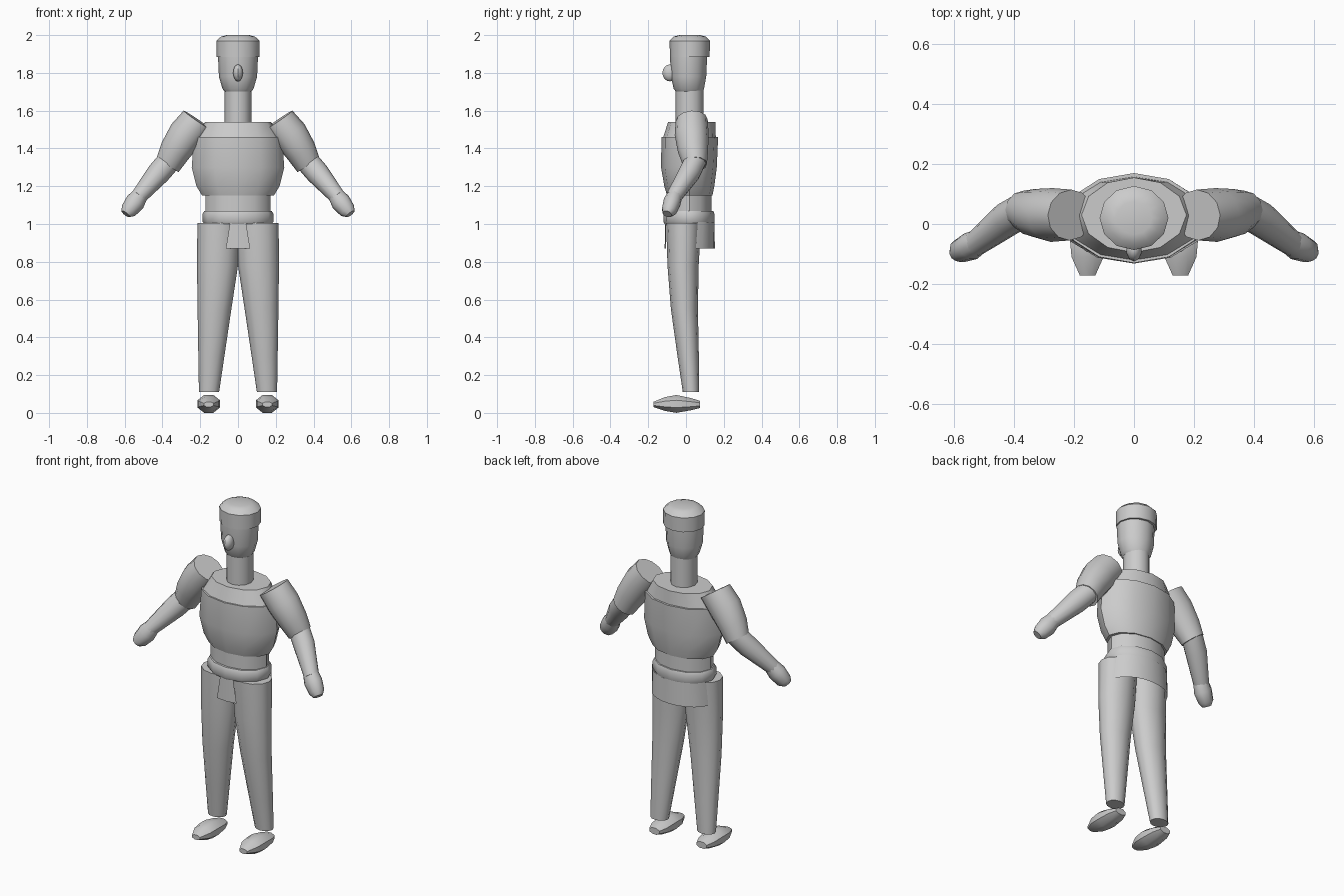
import bpy, bmesh, math
from mathutils import Vector

if "Cube" in bpy.data.objects:
    bpy.data.objects.remove(bpy.data.objects["Cube"])

grey = bpy.data.materials.new("plain grey")
grey.diffuse_color = (0.6, 0.6, 0.6, 1)
grey.use_nodes = True
grey.node_tree.nodes["Principled BSDF"].inputs["Base Color"].default_value = grey.diffuse_color


def finish(name, bm, angle=40, fix=True):
    if fix:
        bmesh.ops.recalc_face_normals(bm, faces=bm.faces)
    me = bpy.data.meshes.new(name)
    bm.to_mesh(me)
    bm.free()
    me.materials.append(grey)
    ob = bpy.data.objects.new(name, me)
    bpy.context.collection.objects.link(ob)
    bpy.ops.object.select_all(action='DESELECT')
    ob.select_set(True)
    bpy.context.view_layer.objects.active = ob
    bpy.ops.object.shade_smooth_by_angle(angle=math.radians(angle))
    return ob


def loft(name, rings, u, v, n=12, turn=0.0, angle=40):
    """Skin elliptical rings (centre, radius along u, radius along v) and cap the ends."""
    bm = bmesh.new()
    u, v = Vector(u), Vector(v)
    loops = []
    for c, ru, rv in rings:
        loops.append([bm.verts.new(Vector(c) + u * ru * math.cos(a) + v * rv * math.sin(a))
                      for a in (2 * math.pi * (i + turn) / n for i in range(n))])
    for a, b in zip(loops, loops[1:]):
        for i in range(n):
            bm.faces.new((a[i], a[(i + 1) % n], b[(i + 1) % n], b[i]))
    bm.faces.new(loops[0])
    bm.faces.new(loops[-1])
    return finish(name, bm, angle)


def upright(name, rings, n=12, turn=0.0):
    """Rings as (z, half width, front y, back y)."""
    return loft(name, [((0, (f + b) / 2, z), w, (b - f) / 2) for z, w, f, b in rings],
                (1, 0, 0), (0, 1, 0), n, turn)


def limb(name, rings, n=12):
    """Rings as (centre, radius in the front plane, radius across it)."""
    axis = (Vector(rings[-1][0]) - Vector(rings[0][0])).normalized()
    u = Vector((0, 1, 0)).cross(axis).normalized()
    return loft(name, rings, u, axis.cross(u), n)


def apron(name, start, end, spread, n):
    """Open curved cloth panel hanging under the belt, between two angles in degrees."""
    bm = bmesh.new()
    rows = []
    for z, grow, extra in ((1.01, 0.0, 0), (0.87, 0.003, spread)):
        row = []
        for i in range(n + 1):
            a = math.radians(start - extra + (end - start + 2 * extra) * i / n)
            row.append(bm.verts.new(((0.185 + grow) * math.cos(a),
                                     0.02 + (0.13 + grow) * math.sin(a), z)))
        rows.append(row)
    for i in range(n):
        bm.faces.new((rows[1][i], rows[1][i + 1], rows[0][i + 1], rows[0][i]))
    finish(name, bm, 60, False)


# Head, cap, nose and neck
upright("head", [(1.69, 0.06, -0.045, 0.08), (1.715, 0.082, -0.065, 0.095),
                 (1.78, 0.101, -0.08, 0.107), (1.89, 0.106, -0.085, 0.112)])
upright("cap", [(1.885, 0.114, -0.085, 0.125), (1.97, 0.115, -0.087, 0.127),
                (1.992, 0.09, -0.065, 0.105), (2.0, 0.06, -0.035, 0.075)])
bm = bmesh.new()
bmesh.ops.create_uvsphere(bm, u_segments=10, v_segments=8, radius=1)
for vert in bm.verts:
    vert.co = Vector((vert.co.x * 0.027, -0.085 + vert.co.y * 0.04, 1.80 + vert.co.z * 0.045))
finish("nose", bm)
upright("neck", [(1.52, 0.071, -0.055, 0.092), (1.71, 0.071, -0.055, 0.092)])

# Torso
upright("shoulder_yoke", [(1.455, 0.228, -0.122, 0.158), (1.54, 0.175, -0.095, 0.155)])
upright("chest", [(1.15, 0.19, -0.10, 0.14), (1.20, 0.22, -0.115, 0.15),
                  (1.30, 0.245, -0.132, 0.163), (1.46, 0.233, -0.13, 0.17)])
upright("waist", [(1.06, 0.173, -0.10, 0.135), (1.16, 0.173, -0.10, 0.135)])
upright("belt", [(1.0, 0.178, -0.113, 0.145), (1.012, 0.187, -0.12, 0.15),
                 (1.055, 0.187, -0.12, 0.15), (1.07, 0.178, -0.113, 0.145)])
apron("front_flap", 257, 283, 7, 2)
apron("back_flap", 19, 161, 5, 10)

# Limbs, mirrored left and right
for side, s in (("left", 1), ("right", -1)):
    limb(side + "_upper_arm", [((s * 0.212, 0.03, 1.548), 0.092, 0.085),
                               ((s * 0.275, 0.03, 1.475), 0.094, 0.09),
                               ((s * 0.335, 0.037, 1.385), 0.083, 0.08),
                               ((s * 0.372, 0.047, 1.315), 0.070, 0.064)])
    limb(side + "_forearm", [((s * 0.355, 0.055, 1.345), 0.062, 0.058),
                             ((s * 0.42, 0.018, 1.27), 0.062, 0.058),
                             ((s * 0.53, -0.067, 1.14), 0.042, 0.042)])
    limb(side + "_hand", [((s * 0.52, -0.06, 1.15), 0.044, 0.042),
                          ((s * 0.545, -0.074, 1.115), 0.053, 0.047),
                          ((s * 0.58, -0.09, 1.07), 0.044, 0.04),
                          ((s * 0.595, -0.10, 1.053), 0.027, 0.025)], 10)
    # Rings as (z, inner x, outer x, front y, back y)
    leg = [(0.11, 0.10, 0.207, -0.017, 0.07), (0.30, 0.072, 0.21, -0.045, 0.068),
           (0.55, 0.035, 0.214, -0.08, 0.063), (0.78, 0.0, 0.217, -0.098, 0.067),
           (1.005, -0.01, 0.215, -0.105, 0.08)]
    loft(side + "_leg", [((s * (i + o) / 2, (f + b) / 2, z), (o - i) / 2, (b - f) / 2)
                         for z, i, o, f, b in leg], (1, 0, 0), (0, 1, 0))
    loft(side + "_shoe", [((s * 0.155, -0.172, 0.045), 0.028, 0.015),
                          ((s * 0.155, -0.11, 0.047), 0.058, 0.04),
                          ((s * 0.155, -0.05, 0.0475), 0.064, 0.051),
                          ((s * 0.155, 0.03, 0.046), 0.055, 0.034),
                          ((s * 0.155, 0.075, 0.045), 0.036, 0.02)],
         (1, 0, 0), (0, 0, 1), 8, 0.5)
